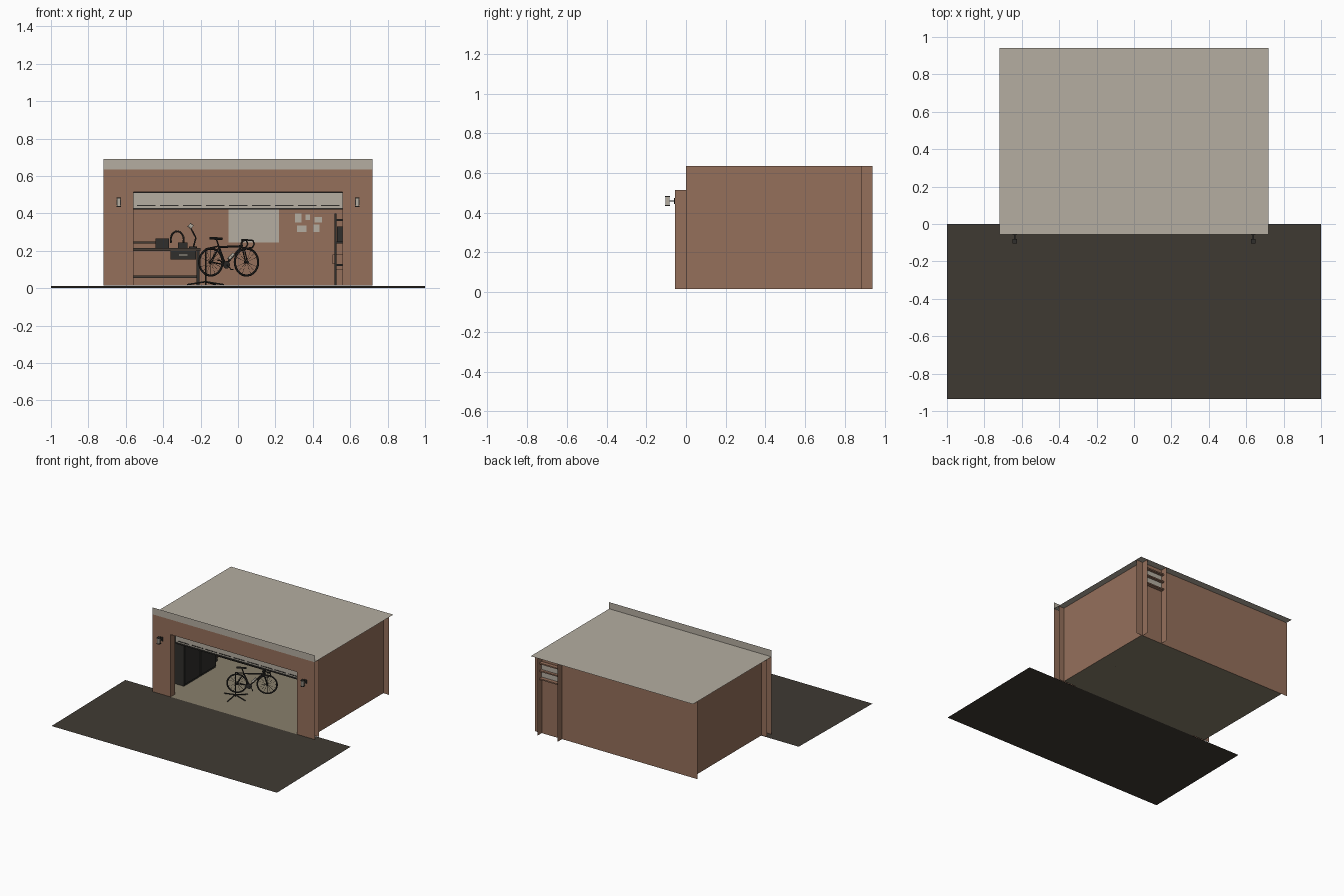
import bpy, bmesh, math
from mathutils import Vector, Matrix

if "Cube" in bpy.data.objects:
    bpy.data.objects.remove(bpy.data.objects["Cube"])


def mat(name, r, g, b):
    m = bpy.data.materials.new(name)
    m.diffuse_color = (r, g, b, 1)
    m.use_nodes = True
    m.node_tree.nodes["Principled BSDF"].inputs["Base Color"].default_value = m.diffuse_color
    return m


BRICK = mat("brick_brown", 0.30, 0.162, 0.105)
BEIGE = mat("warm_beige", 0.46, 0.42, 0.355)
FLOOR = mat("concrete_floor", 0.25, 0.215, 0.15)
ASPHALT = mat("asphalt", 0.05, 0.042, 0.033)
DARK = mat("dark_metal", 0.03, 0.028, 0.025)
WOOD = mat("dark_wood", 0.06, 0.045, 0.035)


def finish(name, bm, m, smooth=False):
    me = bpy.data.meshes.new(name)
    bm.to_mesh(me)
    bm.free()
    for p in me.polygons:
        p.use_smooth = smooth
    ob = bpy.data.objects.new(name, me)
    bpy.context.collection.objects.link(ob)
    me.materials.append(m)
    return ob


def sheet(name, rects, m):
    """Thin planes; each rect is two opposite corners sharing one coordinate."""
    bm = bmesh.new()
    for a, b in rects:
        k = [i for i in range(3) if a[i] == b[i]][0]
        i, j = [n for n in range(3) if n != k]
        vs = []
        for p, q in ((a, a), (b, a), (b, b), (a, b)):
            c = [0, 0, 0]
            c[k], c[i], c[j] = a[k], p[i], q[j]
            vs.append(bm.verts.new(c))
        bm.faces.new(vs)
    return finish(name, bm, m)


def box(name, x0, x1, y0, y1, z0, z1, m):
    bm = bmesh.new()
    c = Vector(((x0 + x1) / 2, (y0 + y1) / 2, (z0 + z1) / 2))
    s = Matrix.Diagonal((x1 - x0, y1 - y0, z1 - z0, 1))
    bmesh.ops.create_cube(bm, size=1, matrix=Matrix.Translation(c) @ s)
    return finish(name, bm, m)


def tubes(name, paths, r, m, n=8):
    bm = bmesh.new()
    for path in paths:
        for a, b in zip(path, path[1:]):
            a, b = Vector(a), Vector(b)
            d = b - a
            mx = Matrix.Translation((a + b) / 2) @ d.to_track_quat('Z', 'Y').to_matrix().to_4x4()
            bmesh.ops.create_cone(bm, cap_ends=True, segments=n, radius1=r, radius2=r,
                                  depth=d.length, matrix=mx)
    ob = finish(name, bm, m, True)
    bpy.context.view_layer.objects.active = ob
    ob.select_set(True)
    bpy.ops.object.shade_smooth_by_angle()
    ob.select_set(False)
    return ob


W, S, OX, OZ = 0.72, 0.67, 0.56, 0.515   # wall half width, room half width, opening
Z0, ZT, YF, YB, YE = 0.015, 0.635, -0.055, 0.885, 0.94

# driveway, sloping gently down from the door
drive = sheet("driveway", [((-1, -0.935, 0), (1, 0, 0))], ASPHALT)
for v in drive.data.vertices:
    if v.co.y > -0.1:
        v.co.z = 0.012
sheet("garage_floor", [((-S, 0, Z0), (S, YB, Z0)), ((-OX, YF, Z0), (OX, 0, Z0))], FLOOR)

# shell: outer and inner front walls with an opening, its reveal, side and back walls
for name, y in (("front_wall_outer", YF), ("front_wall_inner", 0.0)):
    sheet(name, [((-W, y, Z0), (-OX, y, ZT)), ((OX, y, Z0), (W, y, ZT)),
                 ((-OX, y, OZ), (OX, y, ZT))], BRICK)
sheet("opening_reveal", [((-OX, YF, Z0), (-OX, 0, OZ)), ((OX, YF, Z0), (OX, 0, OZ)),
                         ((-OX, YF, OZ), (OX, 0, OZ))], BRICK)
sheet("side_walls", [((s * S, 0, Z0), (s * S, YB, ZT)) for s in (-1, 1)], BRICK)
sheet("back_wall", [((-W, YB, Z0), (W, YB, ZT))], BRICK)
sheet("back_niche_sides", [((x, YB, Z0), (x, YE, ZT)) for x in (0.48, 0.66)], BRICK)
sheet("roof", [((-W, YF, ZT + .002), (W, YE, ZT + .002))], BEIGE)
sheet("parapet", [((-W, YF, ZT), (W, YF, 0.69))], BEIGE)

# high window in the back niche
for i in range(2):
    box("niche_window_pane", 0.485, 0.655, YB, YB + .008, 0.47 + i * .06, 0.52 + i * .06, BEIGE)
for z in (0.455, 0.52, 0.58):
    box("niche_window_rail", 0.48, 0.66, YB, YB + .03, z, z + .01, BRICK)

# sectional garage door, opened under the ceiling with its lower section hanging
box("door_hanging_panel", -OX, OX, 0.01, 0.02, 0.43, OZ, BEIGE)
box("door_bottom_seal", -OX, OX, 0.005, 0.022, 0.42, 0.43, DARK)
box("door_top_edge", -OX, OX, 0.0, 0.01, 0.508, OZ, DARK)
for i in range(9):
    x = -OX + .02 + i * .123
    box("door_groove", x, x + .1, 0.006, 0.012, 0.441, 0.445, DARK)
for i in range(4):
    box("door_raised_panel", -OX, OX, .03 + i * .1, .125 + i * .1, 0.515, 0.525, BEIGE)
for s in (-1, 1):
    box("door_rail", s * .57 - .005, s * .57 + .005, 0.01, 0.45, 0.505, 0.513, DARK)

# outside wall lamps
for s in (-1, 1):
    x = s * 0.638
    box("lamp_plate", x - .012, x + .012, -.06, YF, .445, .475, DARK)
    box("lamp_arm", x - .004, x + .004, -.082, -.058, .457, .463, DARK)
    box("lamp_body", x - .009, x + .009, -.103, -.083, .44, .48, BEIGE)
    for z in (.435, .48):
        box("lamp_cap", x - .012, x + .012, -.105, -.08, z, z + .005, DARK)

# workbench with lower shelf, drawer and back shelf
box("bench_top", -.66, -.2, .62, .87, .2, .215, WOOD)
box("bench_shelf", -.65, -.22, .64, .86, .055, .067, WOOD)
for x in (-.65, -.222):
    for y in (.63, .845):
        box("bench_leg", x, x + .015, y, y + .015, Z0, .2, DARK)
box("drawer", -.36, -.225, .615, .8, .155, .2, DARK)
box("drawer_handle", -.315, -.27, .608, .615, .174, .181, BEIGE)
box("wall_shelf", -.66, -.44, .78, .88, .24, .25, WOOD)
box("tool_box", -.44, -.37, .68, .76, .215, .265, DARK)
box("vise_base", -.32, -.27, .65, .71, .215, .245, DARK)
tubes("coiled_hose", [[(-.325 + .035 * math.cos(a * math.pi / 8), .8,
                        .26 + .045 * math.sin(a * math.pi / 8)) for a in range(-1, 10)]], .005, DARK)
tubes("desk_lamp_arm", [[(-.24, .75, .215), (-.225, .75, .27), (-.26, .75, .335)]], .004, DARK)
tubes("desk_lamp_foot", [[(-.24, .75, .215), (-.24, .75, .222)]], .022, DARK, 16)
tubes("desk_lamp_head", [[(-.262, .75, .34), (-.245, .75, .325)]], .013, BEIGE, 12)

# tall cabinet on the left wall
box("cabinet", -.668, -.585, .15, .55, Z0, .45, DARK)
for y in (.155, .355):
    box("cabinet_door", -.585, -.578, y, y + .19, .03, .44, DARK)

# board and paper notes on the back wall
box("pin_board", -.05, .22, YB - .008, YB - .001, .245, .47, BEIGE)
for x, z, w, h in ((.305, .352, .035, .048), (.36, .365, .024, .03), (.41, .352, .04, .03),
                   (.315, .3, .05, .035), (.405, .3, .03, .04)):
    box("paper_note", x, x + w, YB - .006, YB - .001, z, z + h, BEIGE)

# storage rack on the right wall
for y in (.4, .78):
    box("rack_post", .515, .527, y, y + .012, Z0, .4, DARK)
for z in (.12, .24, .36):
    box("rack_shelf", .515, .665, .4, .79, z, z + .01, DARK)
box("storage_box_low", .52, .65, .42, .56, Z0, .1, BRICK)
box("storage_box_mid", .505, .65, .42, .55, .13, .18, BRICK)
box("storage_bin", .53, .65, .6, .74, .25, .33, DARK)

# bicycle, turned 30 degrees
ANG = math.radians(30)
ROT = Matrix.Translation((-.05, .25, 0)) @ Matrix.Rotation(ANG, 4, 'Z')


def P(u, z, v=0.0):
    return ROT @ Vector((u, v, z))


for name, u in (("rear", -.11), ("front", .11)):
    bpy.ops.mesh.primitive_torus_add(location=P(u, .14), rotation=(math.pi / 2, 0, ANG),
                                     major_radius=.072, minor_radius=.006,
                                     major_segments=40, minor_segments=8)
    tyre = bpy.context.object
    tyre.name = name + "_tyre"
    tyre.data.materials.append(DARK)
    bpy.ops.object.shade_smooth_by_angle()
    tyre.select_set(False)
    tubes(name + "_spokes", [[P(u, .14), P(u + .068 * math.cos(a * math.pi / 8),
                                           .14 + .068 * math.sin(a * math.pi / 8))]
                             for a in range(16)], .0008, DARK, 4)
    tubes(name + "_hub", [[P(u, .14, -.015), P(u, .14, .015)]], .007, DARK, 12)

BB, SEAT, HEAD = (-.02, .125), (-.06, .22), (.082, .225)
tubes("bike_frame", [[P(*BB), P(*SEAT), P(*HEAD), P(*BB)], [P(*HEAD), P(.078, .245)]], .0055, DARK)
tubes("bike_stays", [[P(*SEAT), P(-.11, .14, s), P(*BB)] for s in (-.01, .01)], .003, DARK)
tubes("bike_fork", [[P(*HEAD), P(.094, .2, s), P(.11, .14, s)] for s in (-.01, .01)], .0035, DARK)
tubes("seat_post", [[P(*SEAT), P(-.075, .262)]], .004, DARK)
tubes("saddle", [[P(-.115, .267), P(-.075, .266), P(-.04, .264)]], .007, DARK)
tubes("handlebar", [[P(.078, .245), P(.1, .258)], [P(.1, .258, -.035), P(.1, .258, .035)]] +
      [[P(.1, .258, s), P(.13, .255, s), P(.138, .235, s), P(.125, .217, s), P(.105, .215, s)]
       for s in (-.035, .035)], .004, DARK)
tubes("chain_ring", [[P(*BB, -.014), P(*BB, -.01)]], .02, DARK, 20)
tubes("crank_arms", [[P(-.02, .125, -.018), P(.005, .1, -.018), P(.005, .1, -.04)],
                     [P(-.02, .125, .018), P(-.045, .15, .018), P(-.045, .15, .04)]], .003, DARK)
tubes("water_bottle", [[P(.0, .155), P(.03, .184)]], .009, BEIGE, 12)

# repair stand holding the rear of the bicycle
tubes("stand_post", [[P(-.125, .02, .03), P(-.125, .21, .03), P(-.062, .225)]], .004, DARK)
tubes("stand_feet", [[P(-.125, .035, .03), P(-.125 + .1 * math.cos(a), .019, .03 + .1 * math.sin(a))]
                     for a in (.5, 2.6, 4.2, 5.6)], .004, DARK)
